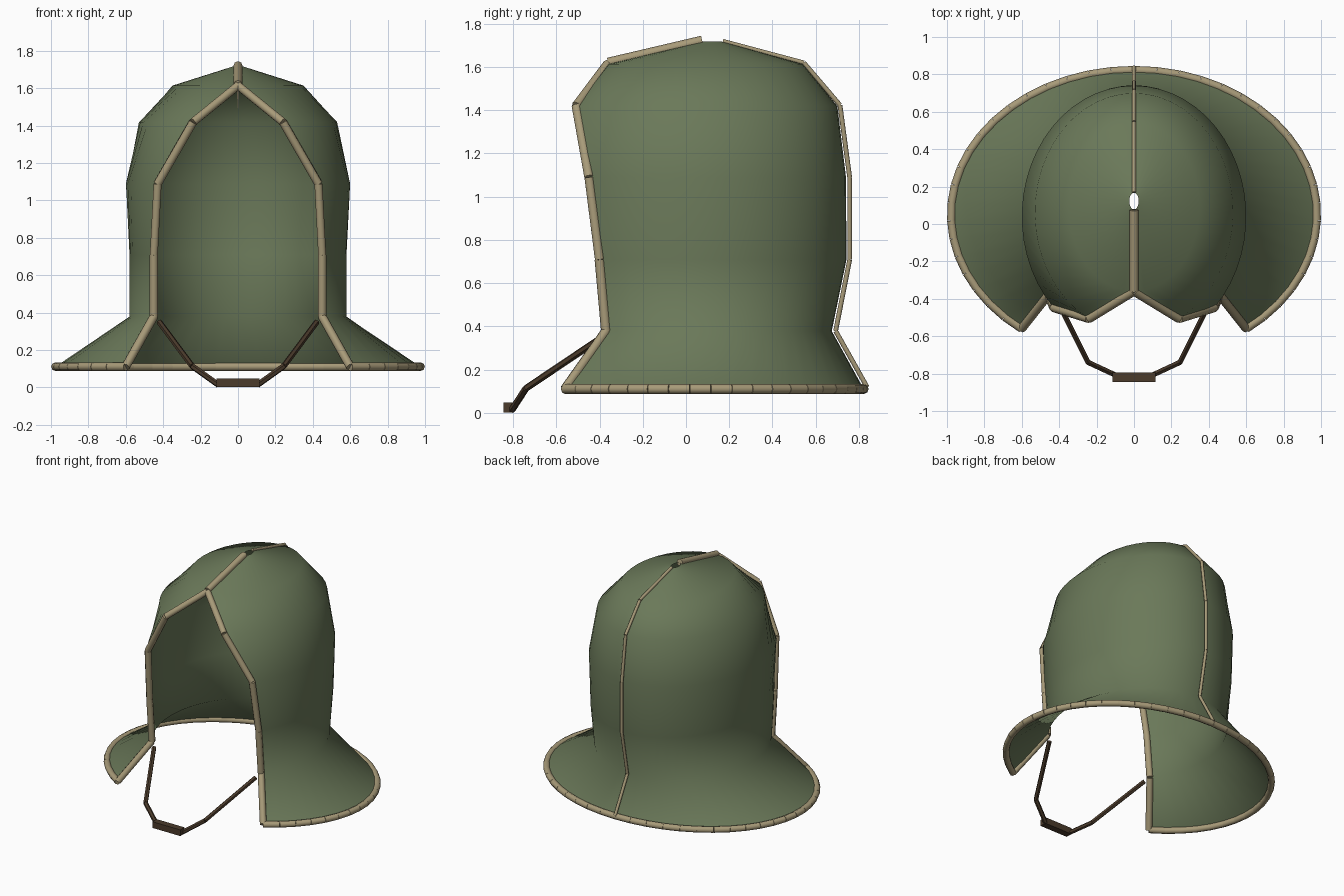
import bpy, bmesh, math
from mathutils import Vector, Matrix

if "Cube" in bpy.data.objects:
    bpy.data.objects.remove(bpy.data.objects["Cube"])


def material(name, rgb):
    m = bpy.data.materials.new(name)
    m.diffuse_color = (*rgb, 1)
    m.use_nodes = True
    m.node_tree.nodes["Principled BSDF"].inputs["Base Color"].default_value = m.diffuse_color
    return m


GREEN = material("moss green cloth", (0.145, 0.19, 0.10))
TAN = material("tan trim", (0.39, 0.325, 0.19))
BROWN = material("dark brown leather", (0.07, 0.043, 0.024))


def finish(bm, name, mat, smooth=None):
    mesh = bpy.data.meshes.new(name)
    bm.to_mesh(mesh)
    bm.free()
    mesh.materials.append(mat)
    obj = bpy.data.objects.new(name, mesh)
    bpy.context.collection.objects.link(obj)
    if smooth is not None:
        bpy.ops.object.select_all(action='DESELECT')
        obj.select_set(True)
        bpy.context.view_layer.objects.active = obj
        bpy.ops.object.shade_smooth_by_angle(angle=math.radians(smooth))
    return obj


def rods(name, paths, radius, mat, sides=8):
    """One straight rod for each step of each path."""
    bm = bmesh.new()
    for path in paths:
        for a, b in zip(path, path[1:]):
            a, b = Vector(a), Vector(b)
            d = b - a
            turn = d.to_track_quat('Z', 'Y').to_matrix().to_4x4()
            bmesh.ops.create_cone(bm, cap_ends=True, segments=sides, radius1=radius, radius2=radius,
                                  depth=d.length, matrix=Matrix.Translation((a + b) / 2) @ turn)
    return finish(bm, name, mat, 50)


def mirrored(path):
    return [path, [(-x, y, z) for x, y, z in path]]


# Hood rings: height, centre y, half width, half depth, half width of the face opening
RINGS = [
    (0.122, 0.050, 0.977, 0.772, 0.600),
    (0.390, 0.034, 0.580, 0.640, 0.450),
    (0.720, 0.042, 0.580, 0.700, 0.450),
    (1.100, 0.040, 0.600, 0.700, 0.430),
    (1.430, 0.062, 0.530, 0.638, 0.240),
    (1.625, 0.090, 0.350, 0.450, 0.0),
    (1.728, 0.122, 0.025, 0.045, 0.0),
]
STEPS = 40


def ring_points(z, cy, rx, ry, gap):
    start = math.asin(gap / rx)
    pts = []
    for i in range(STEPS + 1):
        a = start + (2 * math.pi - 2 * start) * i / STEPS
        pts.append((rx * math.sin(a), cy - ry * math.cos(a), z))
    return pts


rings = [ring_points(*r) for r in RINGS]

# Hood shell, open at the face and with a small hole in the crown
bm = bmesh.new()
rows = [[bm.verts.new(p) for p in ring] for ring in rings]
for low, high in zip(rows, rows[1:]):
    for i in range(STEPS):
        bm.faces.new((low[i], low[i + 1], high[i + 1], high[i]))
bmesh.ops.remove_doubles(bm, verts=bm.verts, dist=0.0005)
finish(bm, "hood_shell", GREEN, 80)

# Trim around the brim
rods("brim_trim", [rings[0]], 0.023, TAN)

# Trim around the face opening
rods("face_trim", mirrored([r[0] for r in rings[:6]]), 0.023, TAN)

# Ridge from the forehead to the crown
rods("crown_ridge", [[(0, -0.36, 1.63), (0, 0.075, 1.732)]], 0.024, TAN)

# Thin seam down the back, just clear of the cloth
seam = [(0, 0.838, 0.13), (0, 0.692, 0.39), (0, 0.757, 0.72), (0, 0.757, 1.10),
        (0, 0.712, 1.435), (0, 0.545, 1.63), (0, 0.17, 1.73)]
rods("back_seam", [seam], 0.011, TAN)

# Chin strap
strap = [(0.42, -0.39, 0.36), (0.245, -0.74, 0.125), (0.105, -0.805, 0.025)]
rods("chin_strap", mirrored(strap), 0.016, BROWN, 6)

# Chin pad
bm = bmesh.new()
bmesh.ops.create_cube(bm, size=1, matrix=Matrix.Translation((0, -0.82, 0.037))
                      @ Matrix.Diagonal((0.23, 0.05, 0.046, 1)))
finish(bm, "chin_pad", BROWN)

# Rest the lowest point on the ground
bpy.context.view_layer.update()
objs = list(bpy.context.scene.objects)
low = min((o.matrix_world @ v.co).z for o in objs for v in o.data.vertices)
for o in objs:
    o.location.z -= low
